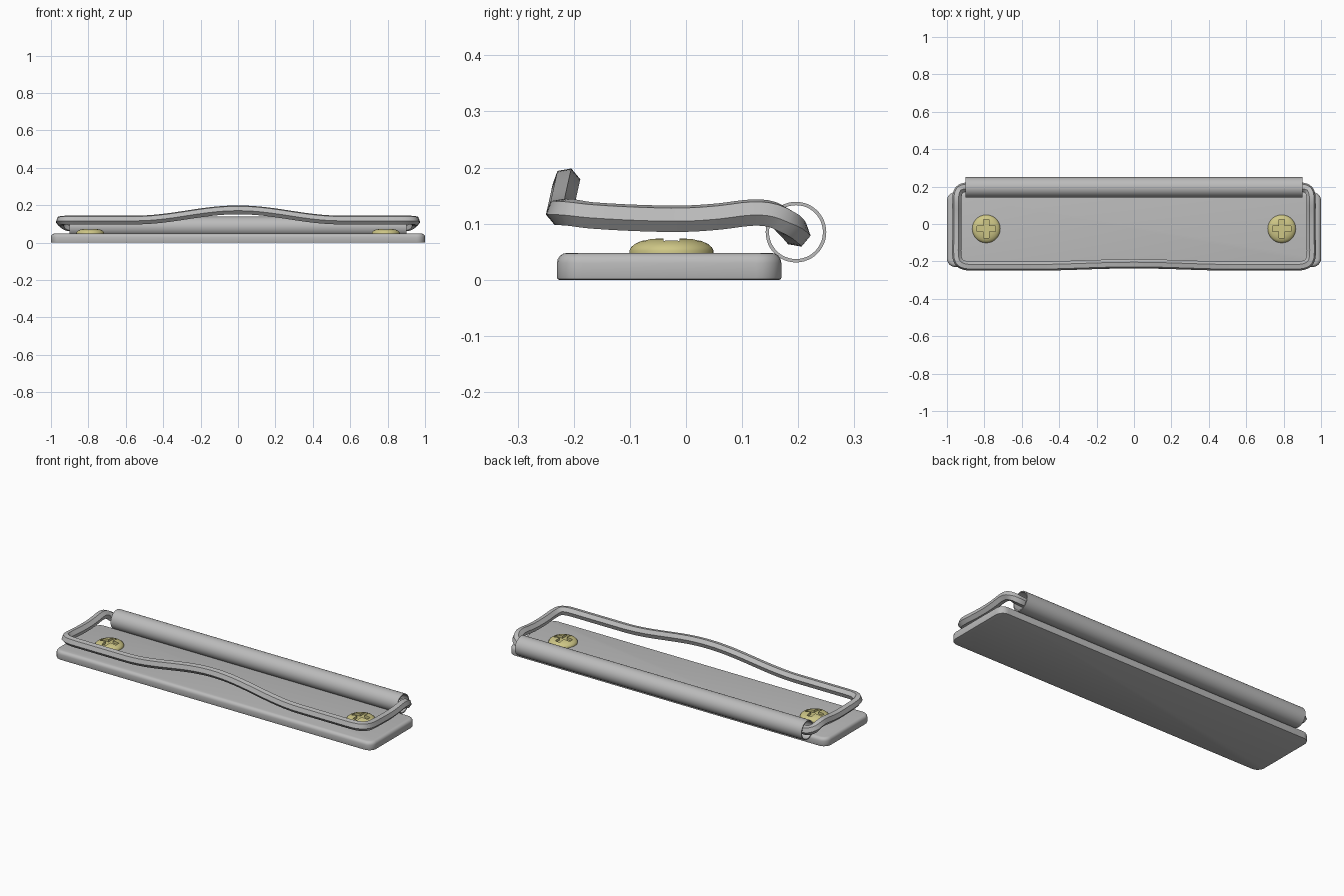
import bpy, bmesh, math
from mathutils import Vector, Matrix

if "Cube" in bpy.data.objects:
    bpy.data.objects.remove(bpy.data.objects["Cube"])


def material(name, rgb):
    m = bpy.data.materials.new(name)
    m.diffuse_color = (*rgb, 1)
    m.use_nodes = True
    m.node_tree.nodes["Principled BSDF"].inputs["Base Color"].default_value = m.diffuse_color
    return m


STEEL = material("steel grey", (0.50, 0.50, 0.50))
BRASS = material("pale brass", (0.62, 0.57, 0.24))


def finish(name, bm, mat, angle=40):
    bmesh.ops.recalc_face_normals(bm, faces=bm.faces)
    me = bpy.data.meshes.new(name)
    bm.to_mesh(me)
    bm.free()
    ob = bpy.data.objects.new(name, me)
    bpy.context.collection.objects.link(ob)
    me.materials.append(mat)
    bpy.ops.object.select_all(action='DESELECT')
    ob.select_set(True)
    bpy.context.view_layer.objects.active = ob
    bpy.ops.object.shade_smooth_by_angle(angle=math.radians(angle))
    return ob


def skin(bm, rings, close_rows, cap=False):
    """Join successive closed rings of points with quads."""
    rows = [[bm.verts.new(p) for p in r] for r in rings]
    n = len(rows)
    for i in range(n if close_rows else n - 1):
        a, b = rows[i], rows[(i + 1) % n]
        for j in range(len(a)):
            k = (j + 1) % len(a)
            bm.faces.new((a[j], a[k], b[k], b[j]))
    if cap:
        bm.faces.new(rows[0])
        bm.faces.new(rows[-1])


def circle(r, h, n=48):
    return [Vector((r * math.cos(2 * math.pi * i / n), r * math.sin(2 * math.pi * i / n), h))
            for i in range(n)]


# Base plate: rounded corners, soft top edge, slight bottom edge
bm = bmesh.new()
bmesh.ops.create_cube(bm, size=1, matrix=Matrix.Translation((0, -0.03, 0.024))
                      @ Matrix.Diagonal((2, 0.40, 0.048, 1)))
bmesh.ops.bevel(bm, geom=[e for e in bm.edges if abs(e.verts[0].co.z - e.verts[1].co.z) > 0.01],
                offset=0.045, segments=6, profile=0.5, affect='EDGES')
for level, size, seg in ((0.048, 0.018, 4), (0.0, 0.004, 2)):
    rim = [e for e in bm.edges if all(abs(v.co.z - level) < 1e-5 for v in e.verts)]
    bmesh.ops.bevel(bm, geom=rim, offset=size, segments=seg, profile=0.5, affect='EDGES')
finish("base_plate", bm, STEEL)

# Hinge tube: thin-walled, open at both ends
bm = bmesh.new()
skin(bm, [circle(0.054, -0.9), circle(0.054, 0.9), circle(0.048, 0.9), circle(0.048, -0.9)], True)
bm.transform(Matrix.Translation((0, 0.196, 0.085)) @ Matrix.Rotation(math.pi / 2, 4, 'Y'))
finish("hinge_tube", bm, STEEL)

# Wire bail: hexagonal bar swept round a closed loop, with a raised front middle
half = []
for i in range(16):
    x = 0.86 * i / 15
    bump = 0.5 * (1 + math.cos(math.pi * min(x / 0.55, 1)))
    half.append((x, -0.225 + 0.012 * bump, 0.121 + 0.054 * bump))
half += [(0.905, -0.221, 0.121), (0.935, -0.205, 0.12), (0.947, -0.17, 0.115),
         (0.947, -0.08, 0.11), (0.947, 0.0, 0.109), (0.947, 0.06, 0.113),
         (0.947, 0.12, 0.12), (0.945, 0.155, 0.116), (0.934, 0.182, 0.1),
         (0.905, 0.196, 0.085), (0.86, 0.197, 0.083), (0.4, 0.197, 0.083)]
ctrl = [Vector(p) for p in half]
ctrl += [Vector((-p.x, p.y, p.z)) for p in reversed(ctrl[1:])]
path, N = [], len(ctrl)
for i in range(N):
    a, b, c, d = (ctrl[(i + k) % N] for k in (-1, 0, 1, 2))
    # centripetal-style tangents limited by the local segment length
    L = (c - b).length
    m0 = (c - a) / ((c - b).length + (b - a).length) * L
    m1 = (d - b) / ((d - c).length + (c - b).length) * L
    for t in (0, 1 / 3, 2 / 3):
        path.append((2 * t**3 - 3 * t**2 + 1) * b + (t**3 - 2 * t**2 + t) * m0
                    + (3 * t**2 - 2 * t**3) * c + (t**3 - t**2) * m1)
rings = []
for i, p in enumerate(path):
    t = (path[(i + 1) % len(path)] - path[i - 1]).normalized()
    u = t.cross(Vector((0, 0, 1))).normalized()
    v = u.cross(t)
    angles = [math.radians(-10 + 60 * k) for k in range(6)]
    rings.append([p + 0.025 * (math.cos(a) * u + math.sin(a) * v) for a in angles])
bm = bmesh.new()
skin(bm, rings, True)
finish("wire_bail", bm, STEEL)

# Domed screws with a cross recess
DOME = [(0.074, 0.04), (0.075, 0.052), (0.072, 0.058), (0.065, 0.064), (0.054, 0.069),
        (0.040, 0.0725), (0.022, 0.074), (0.008, 0.0745)]
w, l = 0.014, 0.05
CROSS = [(l, -w), (l, w), (w, w), (w, l), (-w, l), (-w, w),
         (-l, w), (-l, -w), (-w, -w), (-w, -l), (w, -l), (w, -w)]
for side, x in (("left", -0.79), ("right", 0.79)):
    place = Matrix.Translation((x, -0.026, 0))
    bm = bmesh.new()
    skin(bm, [[(x, y, z) for x, y in CROSS] for z in (0.060, 0.1)], False, cap=True)
    bm.transform(place)
    cutter = finish("cross_cutter", bm, BRASS)
    cutter.hide_render = True
    bm = bmesh.new()
    skin(bm, [circle(r, z) for r, z in DOME], False, cap=True)
    bm.transform(place)
    screw = finish("screw_" + side, bm, BRASS)
    mod = screw.modifiers.new("recess", 'BOOLEAN')
    mod.operation, mod.solver, mod.object = 'DIFFERENCE', 'EXACT', cutter
    bpy.ops.object.modifier_apply(modifier=mod.name)
    bpy.ops.object.shade_smooth_by_angle(angle=math.radians(35))
    bpy.data.objects.remove(cutter)
